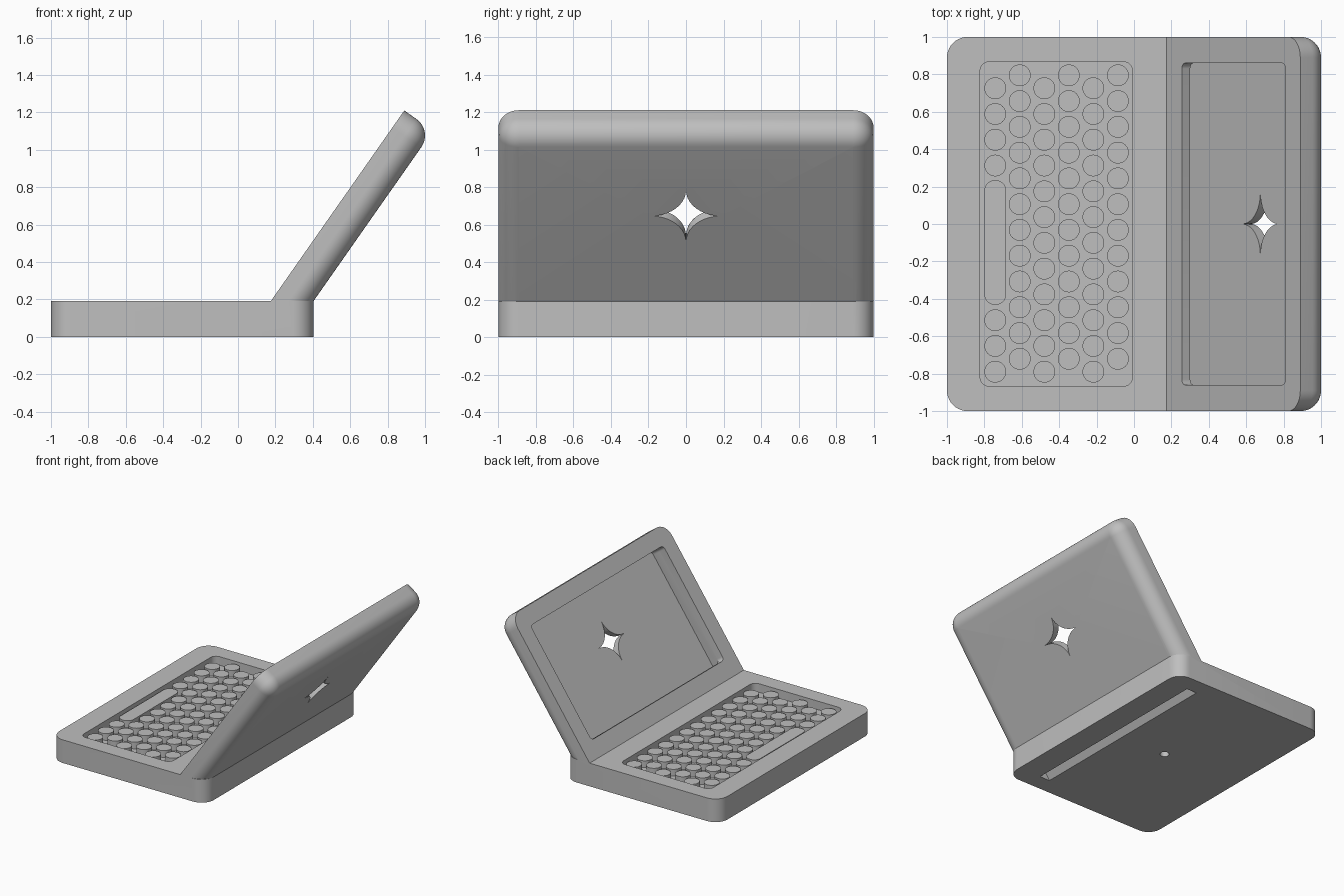
import bpy, bmesh, math
from mathutils import Matrix

if "Cube" in bpy.data.objects:
    bpy.data.objects.remove(bpy.data.objects["Cube"])

GREY = bpy.data.materials.new("light grey")
GREY.diffuse_color = (0.52, 0.52, 0.52, 1)
GREY.use_nodes = True
GREY.node_tree.nodes["Principled BSDF"].inputs["Base Color"].default_value = GREY.diffuse_color

# Lid frame: local x runs up the lid, local y across it, local z from screen side to back
A = math.radians(55)
C, S = math.cos(A), math.sin(A)
LID = Matrix(((C, 0, S, 0.175), (0, 1, 0, 0), (S, 0, -C, 0.19), (0, 0, 0, 1)))
THICK = 0.187


def finish(name, bm, matrix=Matrix()):
    bm.transform(matrix)
    bmesh.ops.recalc_face_normals(bm, faces=bm.faces)
    mesh = bpy.data.meshes.new(name)
    bm.to_mesh(mesh)
    bm.free()
    mesh.materials.append(GREY)
    ob = bpy.data.objects.new(name, mesh)
    bpy.context.collection.objects.link(ob)
    return ob


def loft(rings):
    """Closed solid through a stack of equal-length point rings."""
    bm = bmesh.new()
    loops = [[bm.verts.new(p) for p in ring] for ring in rings]
    n = len(loops[0])
    for a, b in zip(loops, loops[1:]):
        for i in range(n):
            j = (i + 1) % n
            bm.faces.new((a[i], a[j], b[j], b[i]))
    bm.faces.new(loops[0])
    bm.faces.new(loops[-1])
    return bm


def rounded_slab(x0, x1, y0, y1, r, levels, seg=10):
    """Rounded rectangle lofted through (height, inset) levels."""
    rings = []
    for z, inset in levels:
        ring = []
        for k, (cx, cy) in enumerate(((x1 - r, y1 - r), (x0 + r, y1 - r),
                                      (x0 + r, y0 + r), (x1 - r, y0 + r))):
            for i in range(seg + 1):
                t = math.pi / 2 * (k + i / seg)
                ring.append((cx + (r - inset) * math.cos(t), cy + (r - inset) * math.sin(t), z))
        rings.append(ring)
    return loft(rings)


def star_ring(cx, a, b, z, seg=10):
    """Four-pointed star with concave quarter-arc sides."""
    ring = []
    for sx, sy, flip in ((1, 1, 0), (-1, 1, 1), (-1, -1, 0), (1, -1, 1)):
        for i in range(seg):
            t = math.pi / 2 * ((seg - i) if flip else i) / seg
            ring.append((cx + sx * a * (1 - math.sin(t)), sy * b * (1 - math.cos(t)), z))
    return ring


def boolean(target, tool, operation):
    mod = target.modifiers.new("cut", 'BOOLEAN')
    mod.operation, mod.solver, mod.object = operation, 'EXACT', tool
    bpy.context.view_layer.objects.active = target
    bpy.ops.object.modifier_apply(modifier=mod.name)
    bpy.data.objects.remove(tool)


def smooth(ob):
    bpy.ops.object.select_all(action='DESELECT')
    ob.select_set(True)
    bpy.context.view_layer.objects.active = ob
    bpy.ops.object.shade_smooth_by_angle(angle=math.radians(30))


# Base block with rounded upright corners
body = finish("laptop_body", rounded_slab(-1, 0.403, -1, 1, 0.11, [(0, 0), (0.19, 0)]))

# Leaning lid with rounded back edges, trimmed at the top of the base
R = 0.108
levels = [(0, 0)]
for i in range(11):
    t = math.pi / 2 * i / 10
    levels.append((THICK - R + R * math.sin(t), R * (1 - math.cos(t))))
bm = rounded_slab(-0.6, 1.245, -1, 1, 0.11, levels)
bm.transform(LID)
cut = bmesh.ops.bisect_plane(bm, geom=bm.verts[:] + bm.edges[:] + bm.faces[:], plane_co=(0, 0, 0.188),
                             plane_no=(0, 0, 1), clear_inner=True)
bmesh.ops.holes_fill(bm, edges=[e for e in bm.edges if e.is_boundary])
boolean(body, finish("lid", bm), 'UNION')

# Screen opening, then the slot behind it that runs out through the underside
opening = rounded_slab(0.14, 1.106, -0.86, 0.86, 0.03, [(-0.05, 0), (0.06, 0)], 5)
boolean(body, finish("screen_opening", opening, LID), 'DIFFERENCE')
slot = rounded_slab(-0.5, 1.106, -0.86, 0.86, 0.03, [(0.055, 0), (0.13, 0)], 5)
boolean(body, finish("screen_slot", slot, LID), 'DIFFERENCE')

# Star-shaped hole through the back of the lid
star = loft([star_ring(0.687, 0.168, 0.162, 0.12), star_ring(0.687, 0.168, 0.1875, 0.19)])
boolean(body, finish("star_hole", star, LID), 'DIFFERENCE')

# Keyboard well and small round hole underneath
FLOOR, TOP = 0.12, 0.175
well = rounded_slab(-0.823, -0.008, -0.868, 0.868, 0.05, [(FLOOR, 0), (0.3, 0)], 6)
boolean(body, finish("keyboard_well", well), 'DIFFERENCE')
pin = rounded_slab(-0.335, -0.265, -0.035, 0.035, 0.0349, [(-0.1, 0), (0.08, 0)], 6)
boolean(body, finish("pin_hole", pin), 'DIFFERENCE')
smooth(body)

# Round keys in six staggered columns, leaving room for the long key
bm = bmesh.new()
for col in range(6):
    for row in range(12):
        if col == 0 and 4 <= row <= 8:
            continue
        x = -0.742 + 0.1312 * col
        y = (0.795 if col % 2 else 0.726) - 0.1378 * row
        bmesh.ops.create_cone(bm, cap_ends=True, segments=32, radius1=0.058, radius2=0.058,
                              depth=TOP - FLOOR + 0.01,
                              matrix=Matrix.Translation((x, y, (TOP + FLOOR - 0.01) / 2)))
smooth(finish("round_keys", bm))

# Long key
smooth(finish("long_key", rounded_slab(-0.8, -0.684, -0.432, 0.234, 0.055,
                                       [(FLOOR - 0.01, 0), (TOP, 0)])))
